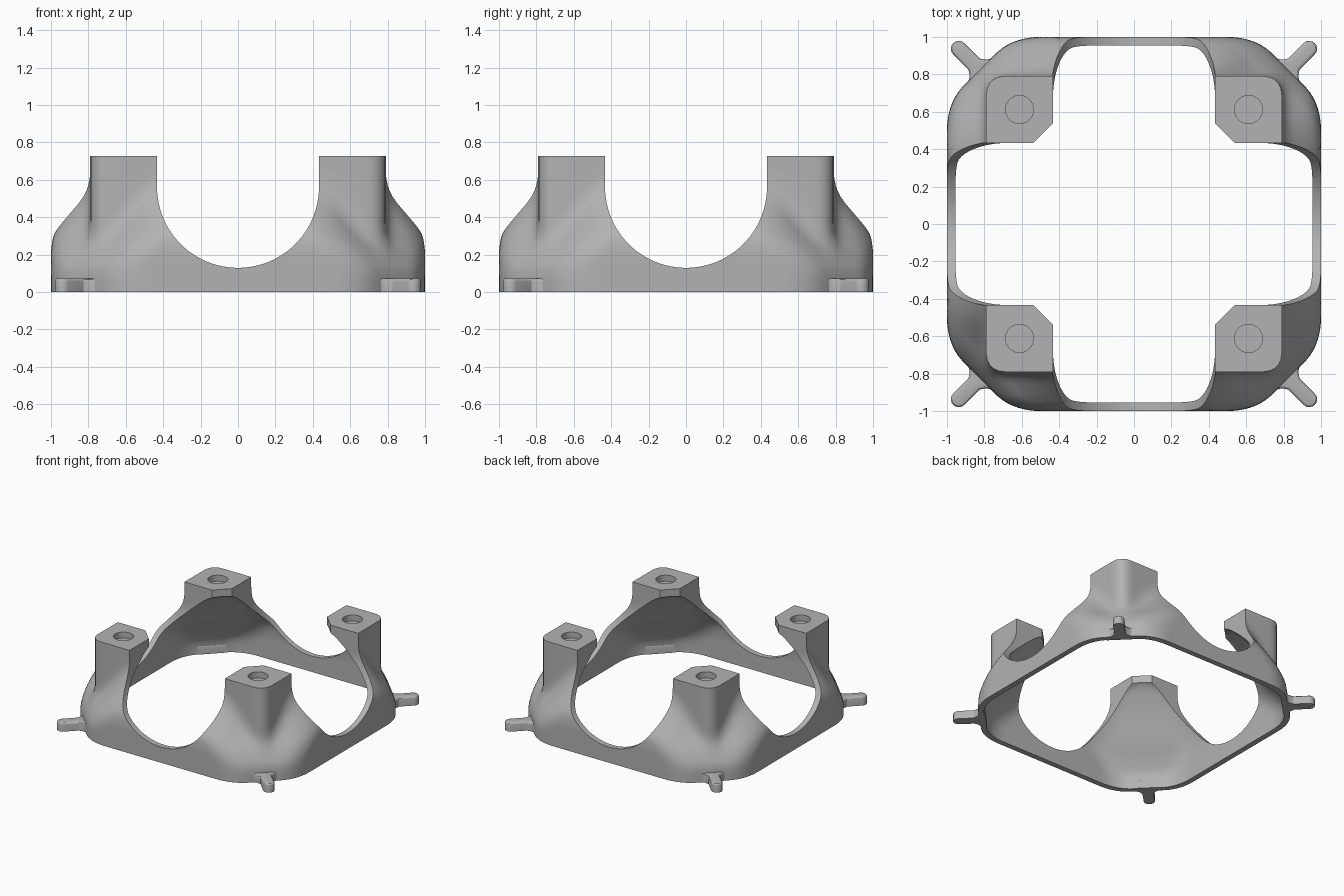
import bpy, bmesh, math
from mathutils import Vector, Matrix

cube = bpy.data.objects.get("Cube")
if cube:
    bpy.data.objects.remove(cube, do_unlink=True)

grey = bpy.data.materials.new("light_grey_plastic")
grey.use_nodes = True
grey.diffuse_color = (0.45, 0.45, 0.45, 1)
grey.node_tree.nodes["Principled BSDF"].inputs["Base Color"].default_value = (0.45, 0.45, 0.45, 1)

TOP = 0.727    # height of the post tops
POST = 0.79    # outer face of the posts
ARCH = 0.433   # half width of the arches


def loft(name, rings, top_bevel=0.0):
    """Skin a stack of equal-length closed rings, cap both ends, round the top edge."""
    bm = bmesh.new()
    loops = [[bm.verts.new(p) for p in ring] for ring in rings]
    n = len(loops[0])
    for a, b in zip(loops, loops[1:]):
        for i in range(n):
            j = (i + 1) % n
            bm.faces.new((a[i], a[j], b[j], b[i]))
    bm.faces.new(loops[0][::-1])
    top = bm.faces.new(loops[-1])
    bmesh.ops.recalc_face_normals(bm, faces=bm.faces)
    if top_bevel:
        bmesh.ops.bevel(bm, geom=list(top.edges), offset=top_bevel, segments=3,
                        profile=0.5, affect='EDGES')
    mesh = bpy.data.meshes.new(name)
    bm.to_mesh(mesh)
    bm.free()
    mesh.materials.append(grey)
    ob = bpy.data.objects.new(name, mesh)
    bpy.context.collection.objects.link(ob)
    return ob


def prism(name, outline, z0, z1, top_bevel=0.0):
    return loft(name, [[(x, y, z) for x, y in outline] for z in (z0, z1)], top_bevel)


def arc(cx, cy, r, a0, a1, n):
    return [(cx + r * math.cos(math.radians(a0 + (a1 - a0) * i / n)),
             cy + r * math.sin(math.radians(a0 + (a1 - a0) * i / n))) for i in range(n + 1)]


def soft_min(a, b, k):
    h = max(k - abs(a - b), 0) / k
    return min(a, b) - h * h * k / 4


def ring(z, h, s, with_posts, n=240):
    """Soft octagon of half width h, corners cut at |x|+|y| = s, blended into the posts."""
    pts = []
    for i in range(n):
        t = 2 * math.pi * (i + 0.5) / n
        c, d = math.cos(t), math.sin(t)
        a, b = max(abs(c), abs(d)), max(min(abs(c), abs(d)), 0.001)
        r = soft_min(h / a, s / (a + b), 0.11)
        if with_posts:
            post = soft_min(POST / a, POST / b, 0.15)
            r = -soft_min(-r, -post, 0.07)
        pts.append((r * c, r * d, z))
    return pts


def smooth_rings(keys, with_posts, sub=4):
    """Catmull-Rom through (z, half width, corner sum) stations."""
    v = [Vector(k) for k in keys]
    out = [v[0]]
    for i in range(len(v) - 1):
        p0, p1, p2, p3 = v[max(i - 1, 0)], v[i], v[i + 1], v[min(i + 2, len(v) - 1)]
        for j in range(1, sub + 1):
            t = j / sub
            out.append(0.5 * (2 * p1 + (p2 - p0) * t + (2 * p0 - 5 * p1 + 4 * p2 - p3) * t * t
                              + (3 * p1 - p0 - 3 * p2 + p3) * t ** 3))
    return [ring(*p, with_posts) for p in out]


def combine(target, other, mode):
    m = target.modifiers.new("bool", 'BOOLEAN')
    m.operation, m.object, m.solver = mode, other, 'EXACT'
    bpy.context.view_layer.objects.active = target
    bpy.ops.object.modifier_apply(modifier=m.name)
    bpy.data.objects.remove(other, do_unlink=True)


def turn(ob, k):
    ob.data.transform(Matrix.Rotation(math.radians(90 * k), 4, 'Z'))
    return ob


# Flared outer shell with the corner posts growing out of it
frame = loft("arched_frame", smooth_rings([
    (0, 1, 1.65), (0.12, 1, 1.64), (0.22, 0.999, 1.57), (0.31, 0.982, 1.47), (0.41, 0.92, 1.37),
    (0.545, 0.828, 1.25), (0.65, 0.76, 1.15), (TOP, 0.70, 1.08)], True))

# Hollow inside, closing under the post tops
hollow = loft("hollow", smooth_rings([
    (-0.05, 0.955, 1.59), (0.1, 0.955, 1.58), (0.2, 0.954, 1.50), (0.3, 0.938, 1.39),
    (0.4, 0.882, 1.29), (0.5, 0.80, 1.19), (0.58, 0.72, 1.10), (0.65, 0.61, 1.01),
    (0.69, 0.48, 0.92)], False))
combine(frame, hollow, 'DIFFERENCE')

# U-shaped arches through both axes
arch = arc(0, 0.562, ARCH, 180, 360, 48) + [(ARCH, 1.2), (-ARCH, 1.2)]
for k in range(2):
    cutter = prism("arch_cutter", arch, -1.5, 1.5)
    cutter.data.transform(Matrix.Rotation(math.radians(90), 4, 'X'))
    combine(frame, turn(cutter, k), 'DIFFERENCE')

# Chamfer on the inner corner of every post
d = 0.972
combine(frame, prism("chamfer_cutter", [(d, 0), (0, d), (-d, 0), (0, -d)], 0.3, 1), 'DIFFERENCE')

# Screw holes and diagonal lugs
half = [(1.12, -0.11), (1.16, -0.095), (1.18, -0.062), (1.21, -0.042)]
lug = half + arc(1.325, 0, 0.042, -90, 90, 10) + [(x, -y) for x, y in half[::-1]]
for k in range(4):
    hole = prism("screw_hole", arc(0.612, 0.612, 0.075, 0, 348.75, 31), TOP - 0.05, 0.9)
    combine(frame, turn(hole, k), 'DIFFERENCE')
    peg = prism("lug", lug, 0, 0.073, 0.015)
    peg.data.transform(Matrix.Rotation(math.radians(45), 4, 'Z'))
    combine(frame, turn(peg, k), 'UNION')

bpy.ops.object.select_all(action='DESELECT')
frame.select_set(True)
bpy.context.view_layer.objects.active = frame
bpy.ops.object.shade_smooth_by_angle(angle=math.radians(30))
